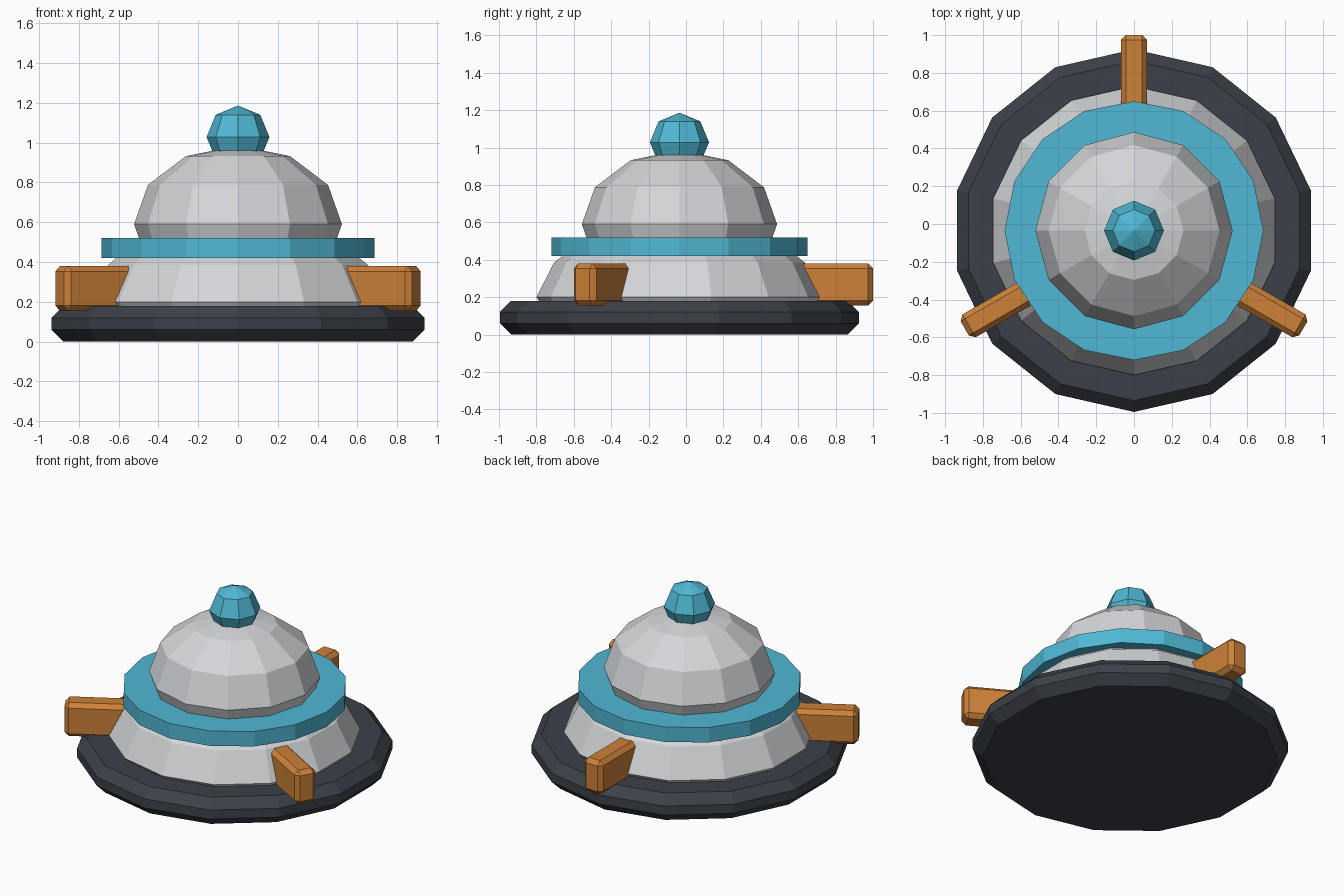
import bpy
import bmesh
from math import sin, cos, pi, radians
from mathutils import Matrix

if "Cube" in bpy.data.objects:
    bpy.data.objects.remove(bpy.data.objects["Cube"], do_unlink=True)

AXIS_Y = -0.035  # the round parts share this centre line


def material(name, rgb):
    mat = bpy.data.materials.new(name)
    mat.use_nodes = True
    colour = (*rgb, 1.0)
    mat.diffuse_color = colour
    bsdf = next(n for n in mat.node_tree.nodes if n.type == 'BSDF_PRINCIPLED')
    bsdf.inputs["Base Color"].default_value = colour
    return mat


charcoal = material("charcoal", (0.045, 0.052, 0.065))
light_grey = material("light grey", (0.66, 0.67, 0.69))
cyan = material("cyan", (0.08, 0.48, 0.66))
orange = material("orange", (0.61, 0.22, 0.04))


def add_object(name, bm, mat):
    bmesh.ops.recalc_face_normals(bm, faces=bm.faces)
    mesh = bpy.data.meshes.new(name)
    bm.to_mesh(mesh)
    bm.free()
    mesh.materials.append(mat)
    obj = bpy.data.objects.new(name, mesh)
    obj.location.y = AXIS_Y
    bpy.context.collection.objects.link(obj)
    return obj


def turned(name, profile, sides, mat):
    """Stack of polygon rings (radius, height) with flat caps."""
    bm = bmesh.new()
    rings = []
    for r, z in profile:
        angles = [pi / 2 + 2 * pi * i / sides for i in range(sides)]
        rings.append([bm.verts.new((r * cos(a), r * sin(a), z)) for a in angles])
    for low, high in zip(rings, rings[1:]):
        for i in range(sides):
            j = (i + 1) % sides
            bm.faces.new((low[i], low[j], high[j], high[i]))
    bm.faces.new(rings[0])
    bm.faces.new(rings[-1])
    return add_object(name, bm, mat)


def ball(name, sides, rings, radius, height, z, mat):
    bm = bmesh.new()
    bmesh.ops.create_uvsphere(
        bm, u_segments=sides, v_segments=rings, radius=1,
        matrix=Matrix.Translation((0, 0, z)) @ Matrix.Diagonal((radius, radius, height, 1)))
    return add_object(name, bm, mat)


def arm(name, angle):
    """Chamfered block pointing outward from the body."""
    inner, outer, bottom, top, width = 0.61, 1.035, 0.155, 0.38, 0.14
    bm = bmesh.new()
    bmesh.ops.create_cube(
        bm, size=1,
        matrix=Matrix.Translation(((inner + outer) / 2, 0, (bottom + top) / 2))
        @ Matrix.Diagonal((outer - inner, width, top - bottom, 1)))
    bmesh.ops.bevel(bm, geom=bm.edges[:], offset=0.027, segments=1,
                    profile=0.5, affect='EDGES')
    obj = add_object(name, bm, orange)
    obj.rotation_euler.z = radians(angle)


# Base disc with chamfered rims
turned("base_disc", [(0.90, 0), (0.96, 0.06), (0.96, 0.12), (0.90, 0.18)], 14, charcoal)

# Sloping lower body
turned("lower_body", [(0.74, 0.165), (0.765, 0.2), (0.67, 0.385), (0.62, 0.425)],
       14, light_grey)

# Band, dome and top knob
turned("band", [(0.685, 0.42), (0.685, 0.52)], 16, cyan)
ball("dome", 12, 6, 0.522, 0.395, 0.59, light_grey)
ball("top_knob", 8, 4, 0.158, 0.158, 1.028, cyan)

# Three arms
for arm_name, arm_angle in (("back_arm", 90), ("right_arm", 210), ("left_arm", 330)):
    arm(arm_name, arm_angle)
